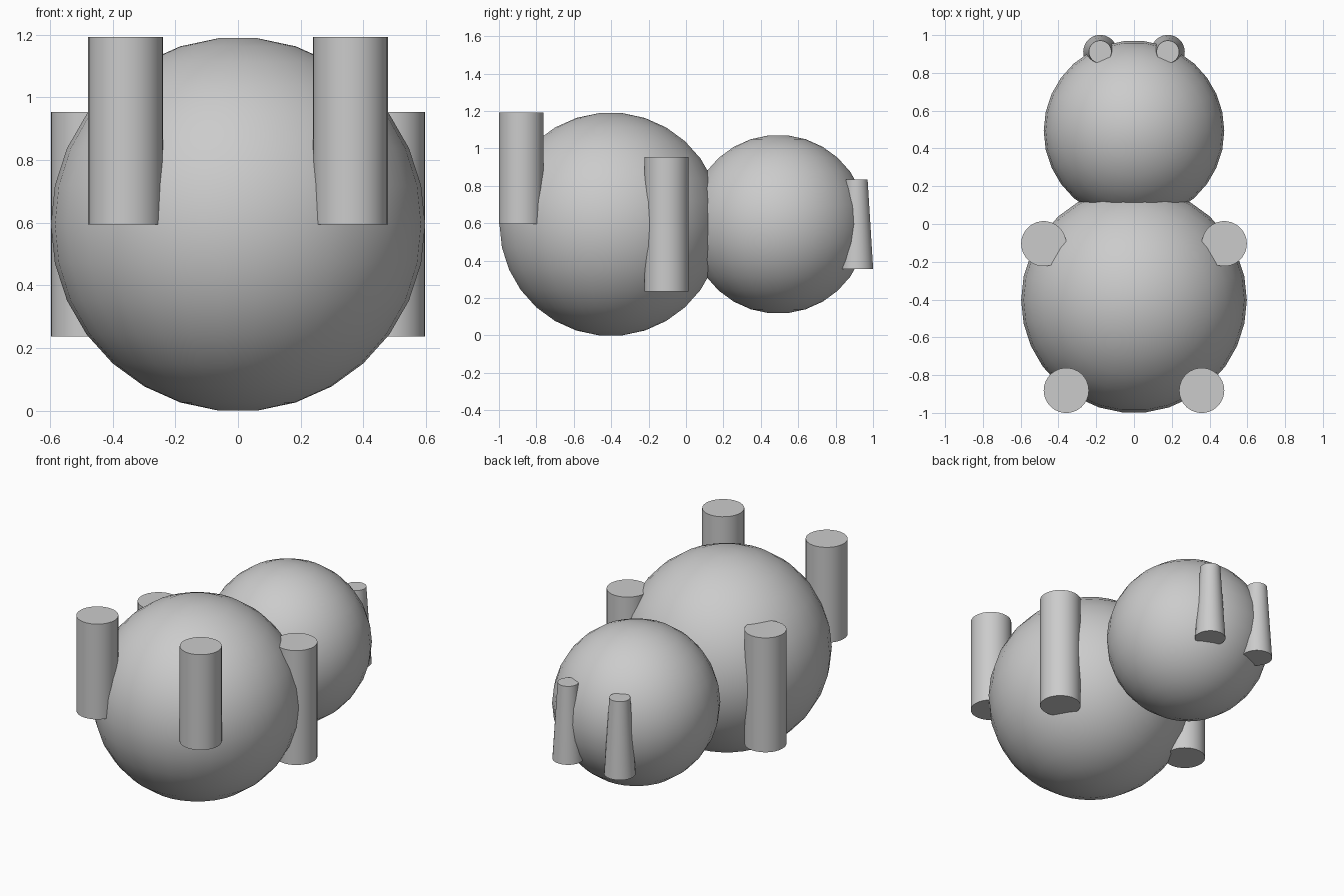
import bpy
import bmesh
from math import cos, sin, pi, radians

cube = bpy.data.objects.get("Cube")
if cube:
    bpy.data.objects.remove(cube, do_unlink=True)

U = 0.1195        # design unit
SIDES = 30
BODY_Y = -0.403
MID_Z = 5 * U * cos(pi / SIDES)   # body rests on the ground

grey = bpy.data.materials.new("plain grey")
grey.use_nodes = True
grey.diffuse_color = (0.6, 0.6, 0.6, 1)
grey.node_tree.nodes["Principled BSDF"].inputs["Base Color"].default_value = (0.6, 0.6, 0.6, 1)


def lathe(name, profile, x, y):
    """Capped solid of revolution; profile holds (radius, height) in units, x and y in units from the body centre."""
    bm = bmesh.new()
    rings = []
    for r, h in profile:
        rings.append([bm.verts.new((r * U * cos(2 * pi * i / SIDES),
                                    r * U * sin(2 * pi * i / SIDES), h * U))
                      for i in range(SIDES)])
    for low, high in zip(rings, rings[1:]):
        for i in range(SIDES):
            j = (i + 1) % SIDES
            bm.faces.new((low[i], low[j], high[j], high[i]))
    bm.faces.new(rings[0][::-1])
    bm.faces.new(rings[-1])
    mesh = bpy.data.meshes.new(name)
    bm.to_mesh(mesh)
    bm.free()
    mesh.materials.append(grey)
    obj = bpy.data.objects.new(name, mesh)
    bpy.context.collection.objects.link(obj)
    obj.location = (x * U, BODY_Y + y * U, MID_Z)
    bpy.ops.object.select_all(action='DESELECT')
    obj.select_set(True)
    bpy.context.view_layer.objects.active = obj
    bpy.ops.object.shade_smooth_by_angle(angle=radians(30))
    return obj


def ball(radius):
    """Sphere profile with small flat caps instead of poles."""
    n = SIDES // 2
    angles = [(i + 0.5) * pi / n for i in range(n)]
    return [(radius * sin(a), -radius * cos(a)) for a in angles]


# Body and head
lathe("body", ball(5), 0, 0)
lathe("head", ball(4), 0, 7.5)

# Paired limbs and ears
for side, s in (("left", 1), ("right", -1)):
    lathe(side + "_leg", [(1, 0), (1, 5)], 3 * s, -4)
    lathe(side + "_arm", [(1, -3), (1, 3)], 4 * s, 2.5)
    lathe(side + "_ear", [(0.75, -2), (0.5, 2)], 1.5 * s, 11)
